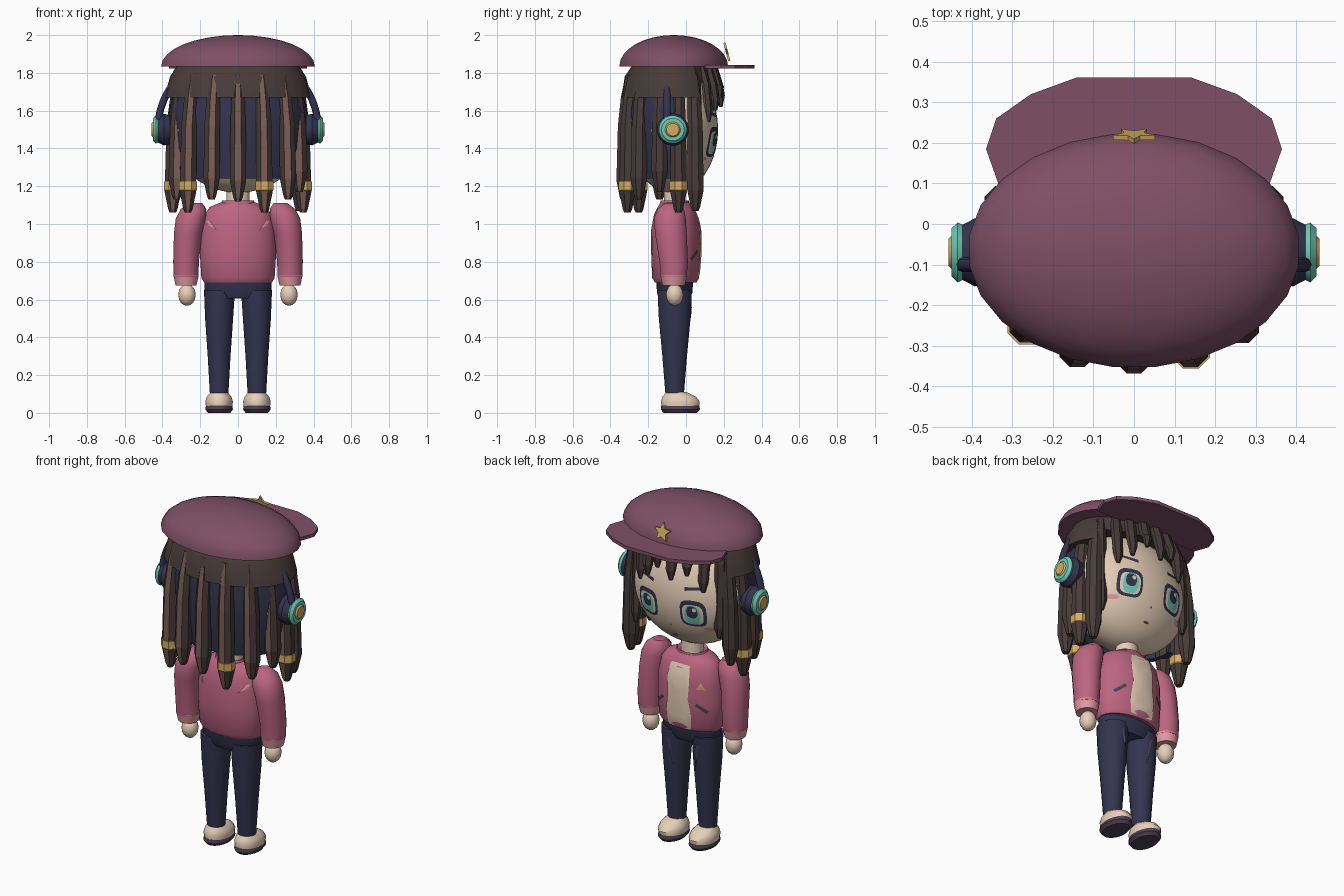
import bpy, bmesh
from math import sin, cos, pi, radians
from mathutils import Matrix, Vector
from mathutils.bvhtree import BVHTree

if "Cube" in bpy.data.objects:
    bpy.data.objects.remove(bpy.data.objects["Cube"])


def material(name, red, green, blue):
    mat = bpy.data.materials.new(name)
    mat.use_nodes = True
    mat.diffuse_color = (red, green, blue, 1)
    mat.node_tree.nodes["Principled BSDF"].inputs["Base Color"].default_value = (red, green, blue, 1)
    return mat


PLUM = material("plum", .21, .08, .13)
ROSE = material("rose", .5, .13, .22)
PINK = material("light pink", .75, .32, .36)
SKIN = material("skin", .8, .63, .48)
NAVY = material("navy", .034, .035, .08)
BROWN = material("dark brown", .065, .045, .042)
LIGHT_BROWN = material("light brown", .2, .11, .09)
GOLD = material("gold", .66, .42, .12)
TEAL = material("teal", .16, .6, .48)
SOLE = material("dark mauve", .075, .055, .09)


def finish(name, bm, mats, angle=40):
    mesh = bpy.data.meshes.new(name)
    bm.to_mesh(mesh)
    bm.free()
    for mat in mats:
        mesh.materials.append(mat)
    for poly in mesh.polygons:
        poly.use_smooth = angle > 0
    if angle:
        mesh.set_sharp_from_angle(angle=radians(angle))
    obj = bpy.data.objects.new(name, mesh)
    bpy.context.collection.objects.link(obj)
    return obj


def loft(name, rings, mat, sides=20, arc=None, angle=40, stripe=None):
    """Skin elliptical rings (x, y, z, x radius, y radius); arc makes an open wall."""
    bm = bmesh.new()
    start, end = arc or (0, 360)
    count = sides + 1 if arc else sides
    turn = 0 if arc else pi / sides
    loops = []
    for x, y, z, rx, ry in rings:
        angles = [radians(start + (end - start) * i / sides) + turn for i in range(count)]
        loops.append([bm.verts.new((x + rx * cos(a), y + ry * sin(a), z)) for a in angles])
    for low, high in zip(loops, loops[1:]):
        for i in range(sides):
            j = (i + 1) % count
            bm.faces.new((low[i], low[j], high[j], high[i]))
    if not arc:
        bm.faces.new(loops[0])
        bm.faces.new(loops[-1])
        bmesh.ops.recalc_face_normals(bm, faces=bm.faces)
    elif rings[0][2] > rings[-1][2]:
        bmesh.ops.reverse_faces(bm, faces=bm.faces)
    if stripe:
        for face in bm.faces:
            face.material_index = int(face.normal.y < -.9)
    return finish(name, bm, [mat, stripe] if stripe else [mat], angle)


def ellipsoid(name, centre, radii, mat, sides=24):
    bm = bmesh.new()
    place = Matrix.Translation(centre) @ Matrix.Diagonal((*radii, 1))
    bmesh.ops.create_uvsphere(bm, u_segments=sides, v_segments=sides // 2, radius=1, matrix=place)
    return finish(name, bm, [mat], 60)


def surface(obj):
    bm = bmesh.new()
    bm.from_mesh(obj.data)
    return BVHTree.FromBMesh(bm)


def decal(name, tree, outline, mat, lift=.004, side=1):
    """Lay a flat outline given in x and z onto a surface."""
    bm = bmesh.new()
    centre = sum((Vector(p) for p in outline), Vector((0, 0))) / len(outline)

    def drop(p):
        hit = tree.ray_cast(Vector((p.x, side, p.y)), Vector((0, -side, 0)))[0]
        return bm.verts.new((p.x, (hit.y if hit else 0) + side * lift, p.y))

    steps = 5
    middle = drop(centre)
    loops = [[drop(centre.lerp(Vector(p), k / steps)) for p in outline] for k in range(1, steps + 1)]
    for i in range(len(outline)):
        j = (i + 1) % len(outline)
        bm.faces.new((middle, loops[0][i], loops[0][j]))
        for a, b in zip(loops, loops[1:]):
            bm.faces.new((a[i], b[i], b[j], a[j]))
    bm.normal_update()
    for face in bm.faces:
        if face.normal.y * side < 0:
            face.normal_flip()
    return finish(name, bm, [mat])


def oval(x, z, rx, rz, power=1.0, count=20):
    points = []
    for i in range(count):
        c, s = cos(2 * pi * i / count), sin(2 * pi * i / count)
        points.append((x + rx * abs(c) ** power * (1 if c > 0 else -1),
                       z + rz * abs(s) ** power * (1 if s > 0 else -1)))
    return points


def extrude(name, outline, depth, mat):
    bm = bmesh.new()
    face = bm.faces.new([bm.verts.new((x, y, 0)) for x, y in outline])
    out = bmesh.ops.extrude_face_region(bm, geom=[face])
    bmesh.ops.translate(bm, vec=(0, 0, depth), verts=[v for v in out["geom"] if isinstance(v, bmesh.types.BMVert)])
    bmesh.ops.recalc_face_normals(bm, faces=bm.faces)
    return finish(name, bm, [mat], 0)


# Head and face
MID = -.07
head = ellipsoid("head", (0, MID, 1.5), (.36, .24, .335), SKIN, 40)
face_tree = surface(head)
for s, tag in ((1, "left"), (-1, "right")):
    ex = s * .145
    decal(tag + "_eye_outline", face_tree, oval(ex, 1.435, .072, .08, .6), NAVY, .003)
    decal(tag + "_eye_white", face_tree, oval(ex, 1.43, .057, .06, .6), SKIN, .005)
    decal(tag + "_iris", face_tree, oval(ex, 1.43, .043, .058, .8), TEAL, .007)
    decal(tag + "_pupil", face_tree, oval(ex, 1.447, .03, .036, .8), NAVY, .0085)
    decal(tag + "_eye_glint", face_tree, oval(ex - .013, 1.463, .011, .012), SKIN, .0097)
    decal(tag + "_brow", face_tree, [(s * .1, 1.565), (s * .19, 1.58), (s * .19, 1.595), (s * .1, 1.585)], NAVY)
    decal(tag + "_cheek", face_tree, oval(s * .22, 1.345, .03, .013), PINK)
decal("mouth", face_tree, oval(0, 1.26, .018, .006), SOLE)
decal("nose", face_tree, oval(0, 1.335, .006, .006), LIGHT_BROWN)
loft("neck", [(0, -.06, 1.06, .065, .06), (0, -.06, 1.22, .06, .055)], SKIN)

# Hair mass, cap and fringe root
loft("hair_base", [(0, MID, z, rx, ry) for z, rx, ry in
                   ((1.24, .27, .19), (1.24, .31, .22), (1.4, .35, .245), (1.6, .365, .25), (1.8, .32, .22))],
     NAVY, 24, (170, 370))
loft("hair_cap", [(0, MID, z, rx, ry) for z, rx, ry in
                  ((1.67, .33, .2), (1.67, .39, .27), (1.78, .36, .255), (1.86, .31, .2))],
     BROWN, 24, (150, 390))
loft("fringe_root", [(0, MID, z, rx, ry) for z, rx, ry in
                     ((1.75, .25, .14), (1.75, .34, .215), (1.85, .31, .21))], BROWN, 16, (15, 165))


def strand(name, x, y, bottom, band=False):
    def ring(z, spread, radius):
        return (x * spread, MID + (y - MID) * spread, z, radius, radius)
    loft(name, [ring(1.79, .9, .022), ring(1.67, .94, .038), ring(1.52, .98, .044), ring(bottom + .11, 1, .047),
                ring(bottom + .02, 1, .027), ring(bottom, 1, .018)], BROWN, 8, angle=0, stripe=LIGHT_BROWN)
    if band:
        loft(name + "_band", [ring(1.175, 1, .047), ring(1.18, 1, .051), ring(1.225, 1, .051)], GOLD, 8, angle=0)


# Long strands: x, y, bottom on the left, bottom on the right
locks = [(.14, -.31, 1.06, 1.13), (.265, -.25, 1.13, 1.06), (.325, -.14, 1.17, 1.13),
         (.345, -.04, 1.06, 1.06), (.325, .05, 1.07, 1.15)]
strand("back_strand", 0, -.325, 1.12)
for n, (x, y, left, right) in enumerate(locks):
    strand(f"left_strand_{n}", x, y, left, n in (0, 3))
    strand(f"right_strand_{n}", -x, y, right, n in (1, 3))

# Short fringe strands
for n, (x, bottom) in enumerate([(-.27, 1.3), (-.2, 1.57), (-.12, 1.66), (-.03, 1.62),
                                 (.06, 1.67), (.14, 1.6), (.21, 1.54), (.28, 1.25)]):
    y = .185 - 1.5 * x * x
    loft(f"fringe_strand_{n}", [(x * .9, y - .04, 1.84, .035, .022), (x, y - .012, 1.74, .036, .024),
                                (x, y, bottom + .06, .03, .022), (x, y, bottom, .012, .01)],
         BROWN, 6, angle=0, stripe=LIGHT_BROWN)

# Cap with visor and star
HAT = 1.835
dome = [(0, -.065, HAT + .165 * sin(t), .41 * cos(t), .29 * cos(t))
        for t in (pi / 2 * k / 8 for k in range(8))]
loft("hat_dome", dome + [(0, -.065, HAT + .165, .01, .01)], PLUM, 24)
half = [(.335, .1), (.365, .185), (.34, .26), (.255, .32), (.14, .362)]
visor = extrude("hat_visor", half + [(-x, y) for x, y in reversed(half)], .02, PLUM)
visor.location.z = 1.822
points = [((.055 if k % 2 == 0 else .026) * sin(pi * k / 5), (.055 if k % 2 == 0 else .026) * cos(pi * k / 5))
          for k in range(10)]
star = extrude("hat_star", points, .012, GOLD)
star.matrix_world = Matrix.Translation((0, .212, 1.905)) @ Matrix.Rotation(radians(105), 4, "X") @ Matrix.Scale(-1, 4, (0, 0, 1))

# Headphones
curve = bpy.data.curves.new("headphone_band", "CURVE")
curve.dimensions = "3D"
curve.bevel_depth = .019
curve.bevel_resolution = 2
spline = curve.splines.new("POLY")
spline.points.add(24)
for k, point in enumerate(spline.points):
    point.co = (.425 * cos(pi * k / 24), -.1, 1.5 + .41 * sin(pi * k / 24), 1)
curve.materials.append(NAVY)
bpy.context.collection.objects.link(bpy.data.objects.new("headphone_band", curve))
cup_parts = [("pad", NAVY, .36, .425, .085), ("shell", TEAL, .42, .45, .075), ("button", GOLD, .44, .458, .042)]
for s, tag in ((1, "left"), (-1, "right")):
    for part, mat, inner, outer, radius in cup_parts:
        cup = loft(f"{tag}_headphone_{part}", [(0, 0, inner, radius * .9, radius * .9),
                   (0, 0, (inner + outer) / 2, radius, radius), (0, 0, outer, radius * .8, radius * .8)], mat)
        cup.matrix_world = Matrix.Translation((0, MID, 1.5)) @ Matrix.Rotation(s * pi / 2, 4, "Y")

# Jacket body
jacket = loft("jacket", [(0, -.055, z, rx, ry) for z, rx, ry in
                         ((.69, .18, .11), (.715, .195, .125), (.85, .203, .13), (.97, .197, .13),
                          (1.05, .18, .115), (1.09, .15, .095), (1.115, .09, .075))], ROSE, 32)
loft("jacket_collar", [(0, -.06, 1.09, .1, .085), (0, -.06, 1.125, .085, .075), (0, -.06, 1.11, .06, .055)], ROSE)
cloth = surface(jacket)
decal("shirt_front", cloth, [(-.075, .7), (.07, .7), (.082, .78), (.066, .9), (.074, 1.0), (.06, 1.07),
                             (-.06, 1.07), (-.07, .98), (-.064, .88), (-.08, .8)], SKIN, .008)
decal("chest_badge", cloth, [(-.105, .945), (-.15, .945), (-.127, .985)], GOLD)
for s, tag in ((1, "left"), (-1, "right")):
    decal(tag + "_pocket", cloth, [(s * .1, .85), (s * .11, .865), (s * .165, .82), (s * .155, .805)], SOLE)
    decal(tag + "_back_stripe", cloth, [(s * .11, .965), (s * .15, 1.015), (s * .165, 1.015), (s * .155, .99)],
          PINK, side=-1)

# Sleeves, hands, legs and shoes
for s, tag in ((1, "left"), (-1, "right")):
    loft(tag + "_sleeve", [(s * x, y, z, rx, ry) for x, y, z, rx, ry in
         ((.275, -.065, .72, .066, .07), (.275, -.065, .8, .069, .076), (.265, -.08, .95, .075, .085),
          (.25, -.085, 1.03, .08, .085), (.235, -.08, 1.08, .068, .07), (.225, -.075, 1.112, .035, .035))], ROSE)
    loft(tag + "_cuff", [(s * .275, -.065, .675, .056, .06), (s * .275, -.065, .73, .068, .071)], PINK)
    ellipsoid(tag + "_hand", (s * .27, -.06, .625), (.046, .046, .058), SKIN, 16)
    leg = loft(tag + "_leg", [(s * x, y, z, rx, ry) for x, y, z, rx, ry in
               ((.1, -.06, .105, .05, .05), (.1, -.06, .3, .061, .066),
                (.1, -.06, .5, .075, .085), (.098, -.06, .65, .083, .092))], NAVY)
    decal(tag + "_trouser_tear", surface(leg), [(s * .07, .44), (s * .085, .6), (s * .11, .61)], SOLE)
    loft(tag + "_sock", [(s * .1, -.06, .08, .046, .046), (s * .1, -.06, .125, .044, .044)], PINK)
    loft(tag + "_shoe", [(s * .1, y, z, rx, ry) for y, z, rx, ry in
         ((-.03, .03, .07, .1), (-.03, .06, .074, .104), (-.035, .085, .066, .09), (-.05, .11, .045, .055))], SKIN)
    loft(tag + "_sole", [(s * .1, -.03, 0, .06, .09), (s * .1, -.03, .018, .074, .105),
                         (s * .1, -.03, .04, .07, .102)], SOLE)
loft("trouser_hips", [(0, -.06, .605, .15, .08), (0, -.06, .635, .178, .094), (0, -.06, .71, .178, .1)], NAVY, 24)
